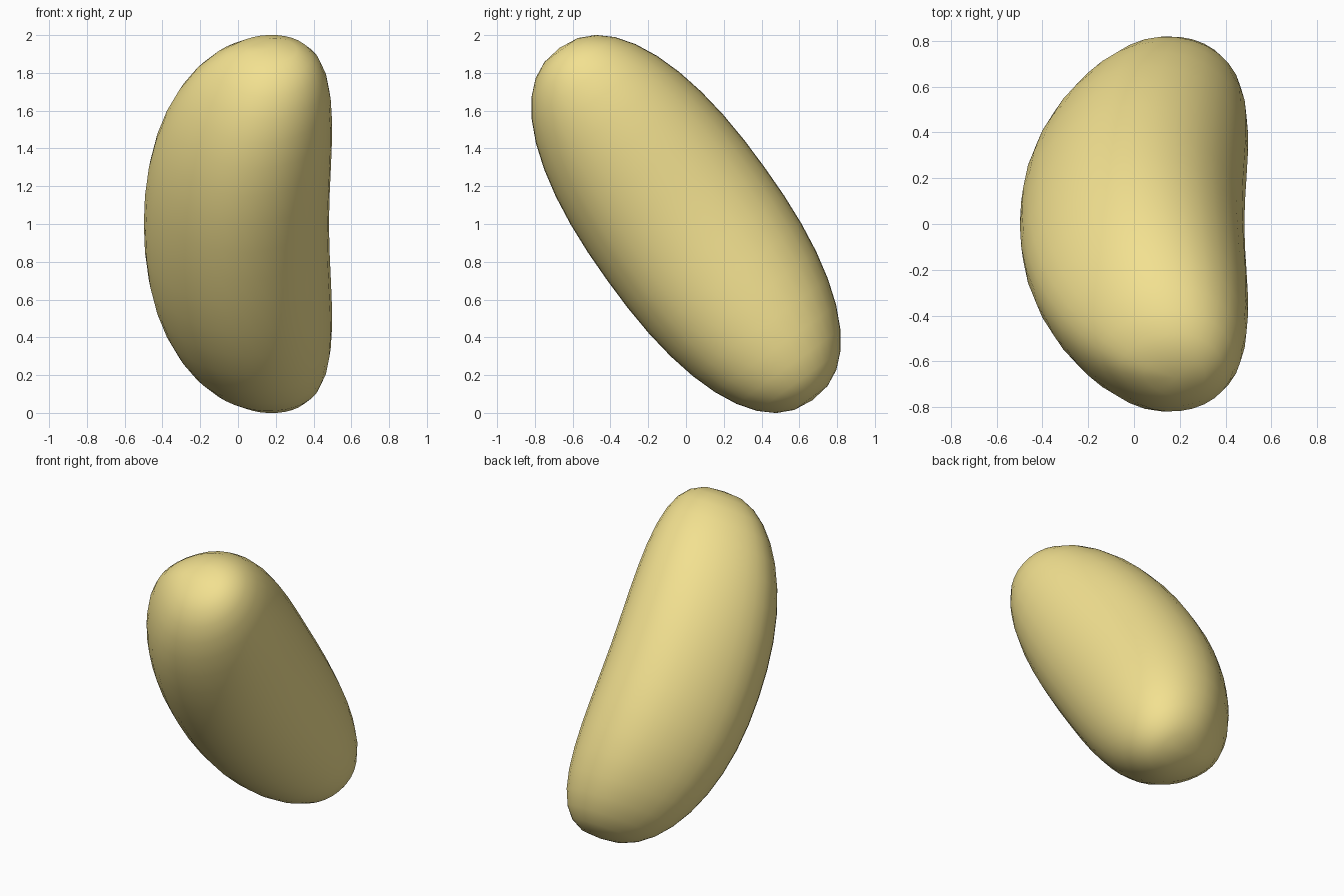
import bpy, bmesh, math
from mathutils import Matrix

cube = bpy.data.objects.get("Cube")
if cube:
    bpy.data.objects.remove(cube, do_unlink=True)

HALF_LENGTH, HALF_WIDTH, HALF_DEPTH = 1.148, 0.513, 0.49
BEND = 0.19                          # sideways shift of both ends
TILT = math.radians(35.7)


def blunt(u, power):
    """Cross-section radius along the length, blunter than an ellipse."""
    return max(0.0, 1 - abs(u) ** power) ** (1 / power)


# Bean body: a sphere stretched, blunted and bent into a kidney shape
bm = bmesh.new()
bmesh.ops.create_uvsphere(bm, u_segments=32, v_segments=20, radius=1)
for v in bm.verts:
    u = max(-1.0, min(1.0, v.co.z))
    ring = math.hypot(v.co.x, v.co.y)
    cx, cy = (v.co.x / ring, v.co.y / ring) if ring > 1e-4 else (0, 0)
    # The outer curved side is narrower and its ridge skews along the length
    outer = min(cx, 0) ** 2
    taper = 1 + 0.06 * cx - 0.16 * outer
    skew = 0.1 * u * outer
    v.co = (BEND * u * u + HALF_DEPTH * blunt(u, 2.65) * cx,
            HALF_WIDTH * blunt(u, 2.3) * (cy * taper + skew),
            HALF_LENGTH * u)

# Lean the bean so its top end comes forward, and stand it on the floor
bmesh.ops.rotate(bm, verts=bm.verts, matrix=Matrix.Rotation(TILT, 3, 'X'))
bmesh.ops.translate(bm, verts=bm.verts, vec=(-0.0085, 0, 1))

for f in bm.faces:
    f.smooth = True
mesh = bpy.data.meshes.new("bean")
bm.to_mesh(mesh)
bm.free()
bean = bpy.data.objects.new("bean", mesh)
bpy.context.collection.objects.link(bean)

# Pale tan skin
skin = bpy.data.materials.new("bean_skin")
skin.use_nodes = True
color = (0.89, 0.75, 0.28, 1)
skin.diffuse_color = color
skin.node_tree.nodes["Principled BSDF"].inputs["Base Color"].default_value = color
mesh.materials.append(skin)
